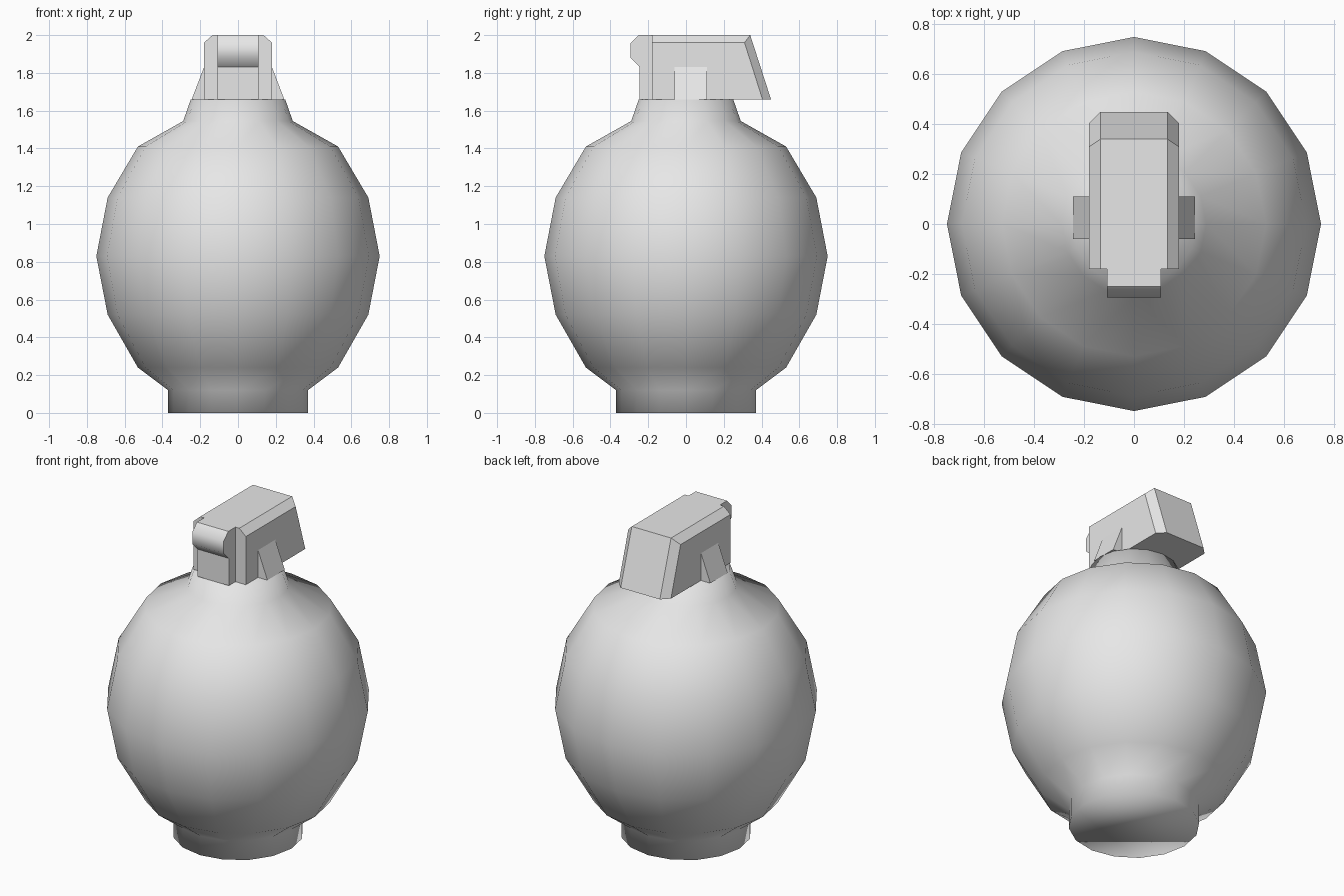
import bpy, bmesh, math

cube = bpy.data.objects.get("Cube")
if cube:
    bpy.data.objects.remove(cube, do_unlink=True)

# One plain grey for every part
grey = bpy.data.materials.new("plain_grey")
grey.use_nodes = True
grey.diffuse_color = (0.8, 0.8, 0.8, 1)
grey.node_tree.nodes["Principled BSDF"].inputs["Base Color"].default_value = (0.8, 0.8, 0.8, 1)


def finish(name, bm):
    """Turn a bmesh into a named, coloured object."""
    bmesh.ops.recalc_face_normals(bm, faces=bm.faces)
    mesh = bpy.data.meshes.new(name)
    bm.to_mesh(mesh)
    bm.free()
    mesh.materials.append(grey)
    obj = bpy.data.objects.new(name, mesh)
    bpy.context.collection.objects.link(obj)
    return obj


def lathe(name, profile, sides):
    """Smooth closed solid turned around z from (radius, height) points."""
    bm = bmesh.new()
    rings = [[bm.verts.new((r * math.cos(math.tau * i / sides),
                            r * math.sin(math.tau * i / sides), z))
              for i in range(sides)] for r, z in profile]
    for low, high in zip(rings, rings[1:]):
        for i in range(sides):
            j = (i + 1) % sides
            bm.faces.new((low[i], low[j], high[j], high[i]))
    bm.faces.new(rings[0])
    bm.faces.new(rings[-1])
    for face in bm.faces:
        face.smooth = True
    return finish(name, bm)


def hull(name, points):
    """Flat-faced convex solid around the points."""
    bm = bmesh.new()
    for p in points:
        bm.verts.new(p)
    bmesh.ops.convex_hull(bm, input=bm.verts)
    bmesh.ops.dissolve_limit(bm, angle_limit=math.radians(3),
                             verts=bm.verts, edges=bm.edges)
    return finish(name, bm)


def mirrored(points):
    return [(s * x, y, z) for s in (1, -1) for x, y, z in points]


# Round body with its foot and neck
lathe("body", [(0.37, 0), (0.37, 0.12), (0.53, 0.24), (0.69, 0.52), (0.75, 0.83),
               (0.69, 1.14), (0.53, 1.41), (0.29, 1.545), (0.25, 1.66)], 16)

# Lever head with chamfered top and back edges
base, top, edge = 1.66, 2.0, 1.96
hull("lever_head", mirrored([
    (0.18, -0.18, base), (0.18, -0.18, edge), (0.135, -0.18, top),
    (0.18, 0.405, base), (0.18, 0.31, edge),
    (0.135, 0.45, base), (0.135, 0.34, top)]))

# Narrow front block with a rounded lip
outline = [(-0.17, base), (-0.245, base), (-0.245, 1.83), (-0.295, 1.88),
           (-0.295, 1.955), (-0.25, top), (-0.17, top)]
bm = bmesh.new()
left, right = [[bm.verts.new((x, y, z)) for y, z in outline] for x in (0.108, -0.108)]
bm.faces.new(left)
bm.faces.new(right)
for i in range(len(outline)):
    j = (i + 1) % len(outline)
    face = bm.faces.new((left[i], left[j], right[j], right[i]))
    face.smooth = i in (2, 3, 4)
finish("front_lip", bm)

# Wedge brackets on both sides
for side, label in ((1, "left"), (-1, "right")):
    hull(label + "_bracket", [(side * x, y, z) for y in (-0.06, 0.11)
                              for x, z in ((0.17, base), (0.245, base),
                                           (0.18, 1.83), (0.17, 1.83))])
